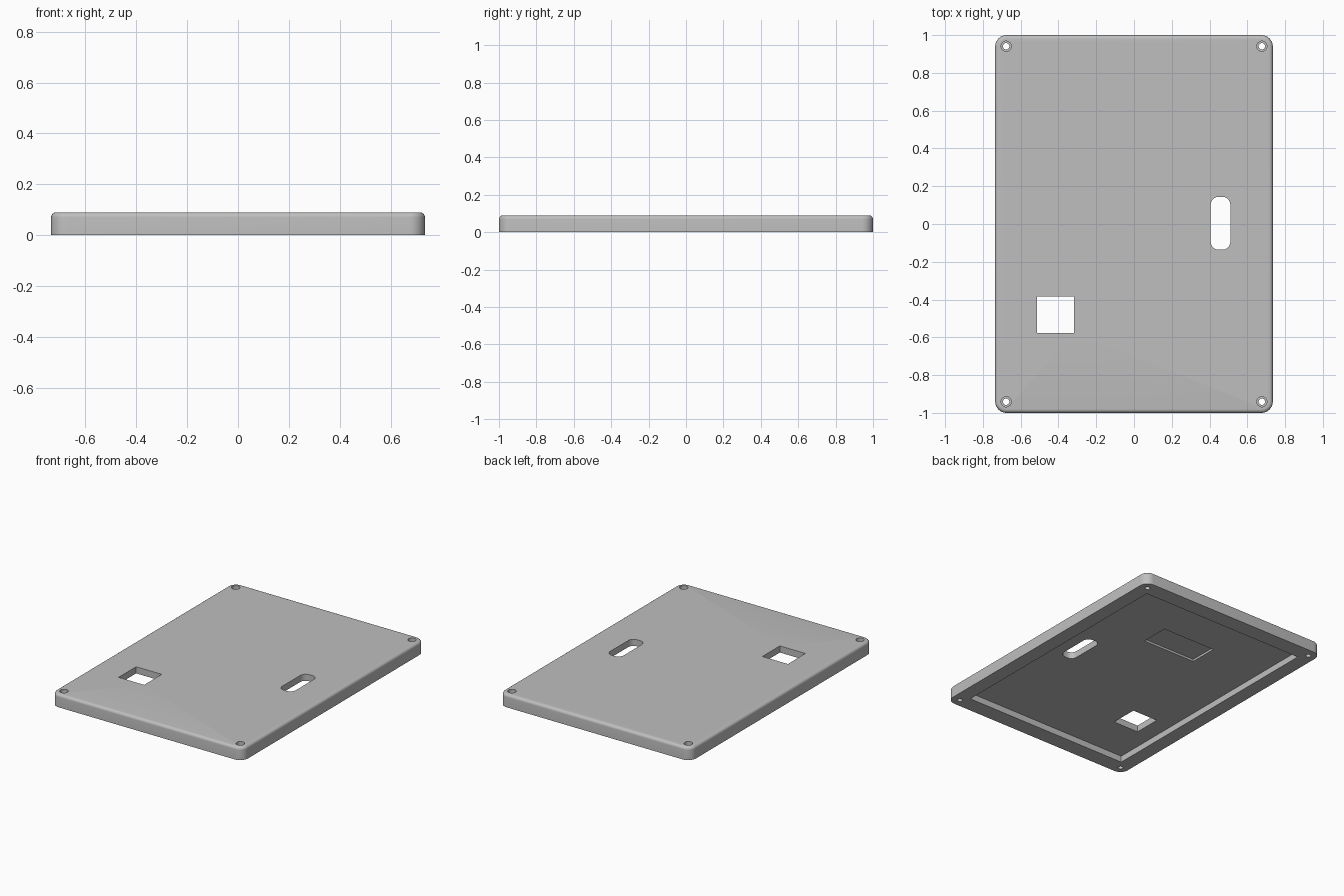
import bpy, bmesh, math

default = bpy.data.objects.get("Cube")
if default:
    bpy.data.objects.remove(default)

HALF_X, HALF_Y, HEIGHT = 0.735, 1.0, 0.09
CORNER, FILLET = 0.06, 0.02
CEILING = 0.044          # depth of the underside recess

grey = bpy.data.materials.new("plain grey")
grey.use_nodes = True
colour = (0.52, 0.52, 0.52, 1)
grey.diffuse_color = colour
grey.node_tree.nodes["Principled BSDF"].inputs["Base Color"].default_value = colour


def rounded_outline(hx, hy, r, inset=0.0, steps=8):
    """Corner points of a rounded rectangle, counter-clockwise."""
    if r == 0:
        return [(hx, hy), (-hx, hy), (-hx, -hy), (hx, -hy)]
    points = []
    for quarter, (sx, sy) in enumerate([(1, 1), (-1, 1), (-1, -1), (1, -1)]):
        for i in range(steps + 1):
            a = (quarter + i / steps) * math.pi / 2
            points.append((sx * (hx - r) + (r - inset) * math.cos(a),
                           sy * (hy - r) + (r - inset) * math.sin(a)))
    return points


def circle_outline(r, sides=32):
    return [(r * math.cos(math.tau * i / sides), r * math.sin(math.tau * i / sides))
            for i in range(sides)]


def loft(name, layers, centre=(0, 0)):
    """Closed solid through a stack of (outline, z) layers."""
    bm = bmesh.new()
    rings = [[bm.verts.new((x + centre[0], y + centre[1], z)) for x, y in outline]
             for outline, z in layers]
    bm.faces.new(rings[0][::-1])
    bm.faces.new(rings[-1])
    n = len(rings[0])
    for low, high in zip(rings, rings[1:]):
        for i in range(n):
            j = (i + 1) % n
            bm.faces.new((low[i], low[j], high[j], high[i]))
    mesh = bpy.data.meshes.new(name)
    bm.to_mesh(mesh)
    bm.free()
    obj = bpy.data.objects.new(name, mesh)
    obj.data.materials.append(grey)
    bpy.context.collection.objects.link(obj)
    return obj


def cut(target, outline, z0, z1, centre=(0, 0)):
    """Subtract a straight prism from the target."""
    cutter = loft("cutter", [(outline, z0), (outline, z1)], centre)
    cutter.hide_render = True
    mod = target.modifiers.new("cut", "BOOLEAN")
    mod.operation, mod.solver, mod.object = "DIFFERENCE", "EXACT", cutter
    bpy.context.view_layer.objects.active = target
    bpy.ops.object.modifier_apply(modifier=mod.name)
    bpy.data.objects.remove(cutter)


# Cover plate with a rounded top edge
layers = [(rounded_outline(HALF_X, HALF_Y, CORNER), 0)]
for i in range(7):
    a = i / 6 * math.pi / 2
    layers.append((rounded_outline(HALF_X, HALF_Y, CORNER, FILLET * (1 - math.cos(a))),
                   HEIGHT - FILLET * (1 - math.sin(a))))
cover = loft("cover_plate", layers)

# Underside recess and the shallow pocket in its ceiling
cut(cover, rounded_outline(0.635, 0.885, 0), -0.1, CEILING)
cut(cover, rounded_outline(0.205, 0.1, 0), 0.02, CEILING + 0.015, (0, 0.45))

# Square window and rounded slot
cut(cover, rounded_outline(0.098, 0.096, 0), -0.1, 0.2, (-0.415, -0.48))
cut(cover, rounded_outline(0.052, 0.14, 0.042), -0.1, 0.2, (0.458, 0.004))

# Counterbored screw holes in the corners
for sx in (-1, 1):
    for sy in (-1, 1):
        place = (sx * 0.677, sy * 0.941)
        cut(cover, circle_outline(0.017), -0.1, 0.2, place)
        cut(cover, circle_outline(0.027), HEIGHT - 0.03, 0.2, place)

bpy.ops.object.select_all(action="DESELECT")
cover.select_set(True)
bpy.context.view_layer.objects.active = cover
bpy.ops.object.shade_smooth_by_angle(angle=math.radians(30))
